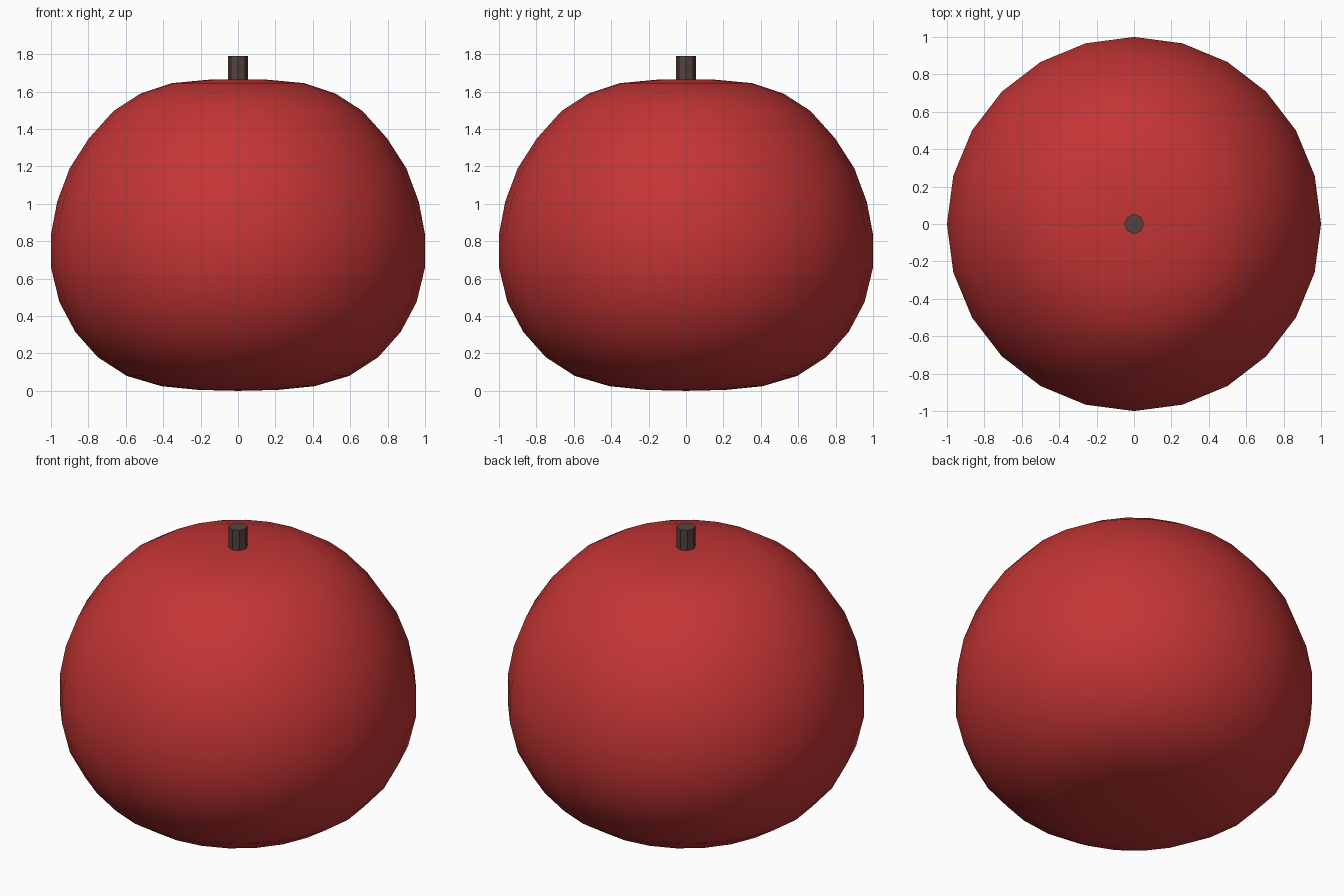
import bpy, bmesh
from math import sin, cos, tau

if "Cube" in bpy.data.objects:
    bpy.data.objects.remove(bpy.data.objects["Cube"])


def material(name, rgb):
    m = bpy.data.materials.new(name)
    m.diffuse_color = (*rgb, 1)
    m.use_nodes = True
    m.node_tree.nodes["Principled BSDF"].inputs["Base Color"].default_value = m.diffuse_color
    return m


def lathe(name, profile, sides, mat, smooth):
    """Revolve (radius, height) points around z; radius 0 becomes a pole."""
    bm = bmesh.new()
    rings = []
    for r, z in profile:
        n = sides if r > 0 else 1
        rings.append([bm.verts.new((r * cos(tau * i / sides), r * sin(tau * i / sides), z))
                      for i in range(n)])
    for a, b in zip(rings, rings[1:]):
        for i in range(sides):
            j = (i + 1) % sides
            quad = [a[i % len(a)], a[j % len(a)], b[j % len(b)], b[i % len(b)]]
            bm.faces.new(list(dict.fromkeys(quad)))
    bmesh.ops.recalc_face_normals(bm, faces=bm.faces)
    for f in bm.faces:
        f.smooth = smooth
    me = bpy.data.meshes.new(name)
    bm.to_mesh(me)
    bm.free()
    me.materials.append(mat)
    ob = bpy.data.objects.new(name, me)
    bpy.context.collection.objects.link(ob)
    return ob


# Fruit body: flattened ball, broad base and slightly narrower shoulders
body = [(0, 0), (0.21, 0.005), (0.41, 0.025), (0.595, 0.08), (0.75, 0.18),
        (0.87, 0.315), (0.955, 0.475), (1.0, 0.66), (1.0, 0.835),
        (0.967, 1.01), (0.9, 1.19), (0.797, 1.35), (0.665, 1.497),
        (0.52, 1.59), (0.355, 1.645), (0.15, 1.664), (0, 1.666)]
lathe("fruit_body", body, 24, material("red_skin", (0.55, 0.035, 0.035)), True)

# Stem: short faceted peg sunk into the top
stem = [(0, 1.59), (0.053, 1.59), (0.053, 1.79), (0, 1.79)]
lathe("stem", stem, 8, material("brown_stem", (0.09, 0.055, 0.045)), False)
